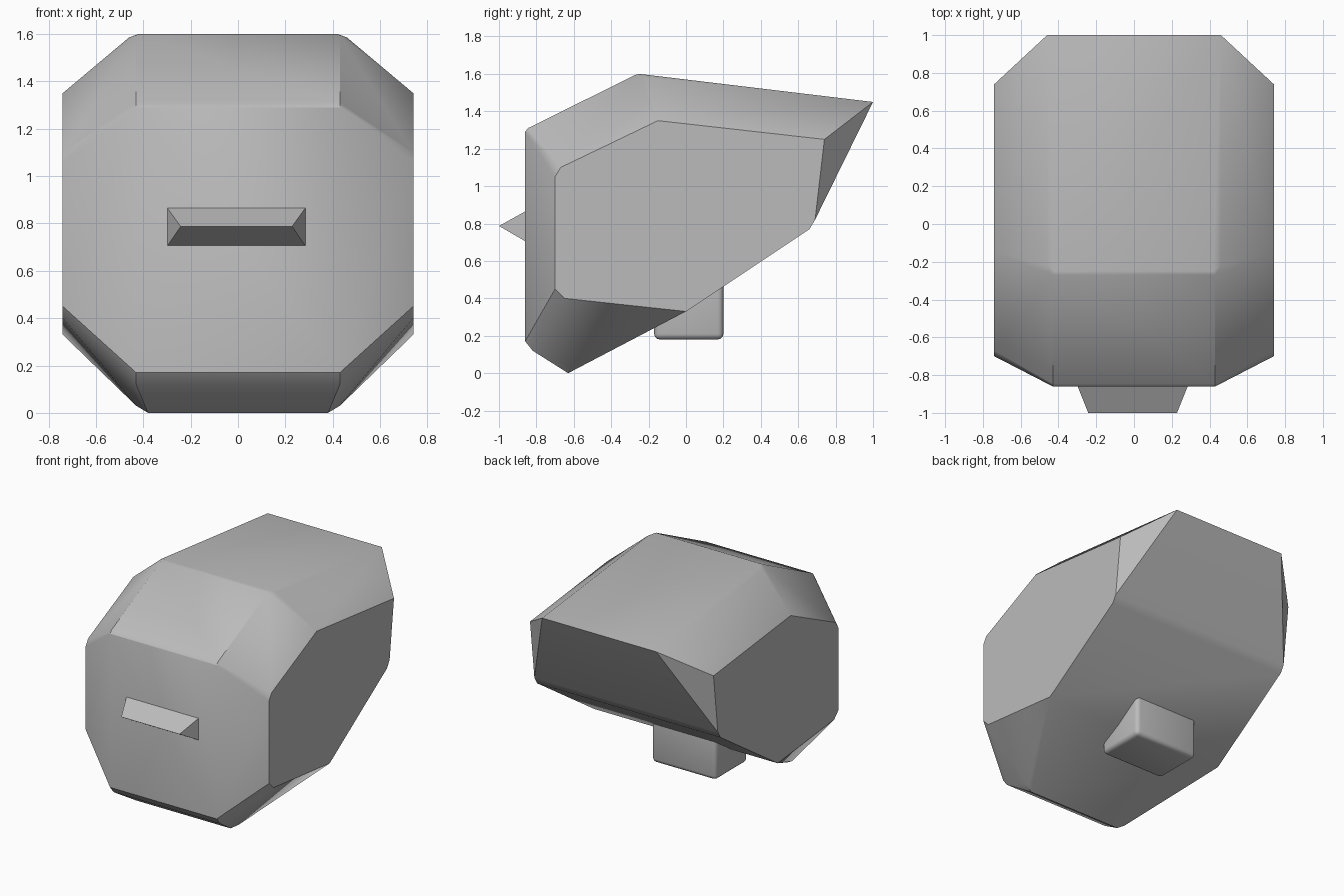
import bpy, bmesh, math

cube = bpy.data.objects.get("Cube")
if cube:
    bpy.data.objects.remove(cube, do_unlink=True)

grey = bpy.data.materials.new("plain grey")
grey.use_nodes = True
colour = (0.5, 0.5, 0.5, 1)
grey.diffuse_color = colour
grey.node_tree.nodes["Principled BSDF"].inputs["Base Color"].default_value = colour


def mirrored(points, centre=0):
    return [(centre + s * x, y, z) for x, y, z in points for s in (1, -1)]


def hull_part(name, points, bevel=0):
    """Convex solid around the given corner points."""
    bm = bmesh.new()
    for p in points:
        bm.verts.new(p)
    bmesh.ops.convex_hull(bm, input=bm.verts[:])
    bmesh.ops.dissolve_limit(bm, angle_limit=math.radians(1.5),
                             verts=bm.verts[:], edges=bm.edges[:])
    if bevel:
        bmesh.ops.bevel(bm, geom=bm.edges[:], offset=bevel, segments=3,
                        profile=0.5, affect='EDGES')
    bmesh.ops.recalc_face_normals(bm, faces=bm.faces[:])
    mesh = bpy.data.meshes.new(name)
    bm.to_mesh(mesh)
    bm.free()
    mesh.materials.append(grey)
    obj = bpy.data.objects.new(name, mesh)
    bpy.context.collection.objects.link(obj)
    bpy.ops.object.select_all(action='DESELECT')
    obj.select_set(True)
    bpy.context.view_layer.objects.active = obj
    bpy.ops.object.shade_smooth_by_angle(angle=math.radians(32))
    return obj


# Chamfered body: centre profile, then the flat side panels
centre_profile = [
    (0.43, -0.86, 0.17), (0.43, -0.86, 1.29), (0.43, -0.845, 1.31),
    (0.43, -0.27, 1.595), (0.46, -0.22, 1.585), (0.42, -0.25, 1.6),
    (0.46, 1.0, 1.45),
    (0.43, -0.82, 0.12), (0.38, -0.63, 0.0), (0.43, -0.61, 0.03),
]
side_panel = [
    (0.74, -0.70, 0.45), (0.74, -0.70, 1.05), (0.74, -0.67, 1.10),
    (0.74, -0.15, 1.35), (0.74, 0.74, 1.25), (0.74, 0.69, 0.82),
    (0.74, 0.66, 0.77), (0.74, 0.0, 0.33), (0.74, -0.65, 0.40),
]
hull_part("body", mirrored(centre_profile + side_panel))

# Wedge-shaped ridge on the front
hull_part("front_ridge", mirrored([
    (0.295, -0.85, 0.70), (0.295, -0.85, 0.87), (0.235, -1.0, 0.787)], -0.007))

# Rounded block under the body
hull_part("lower_block", mirrored(
    [(0.26, y, z) for y in (-0.17, 0.20) for z in (0.18, 0.62)], -0.12), 0.03)
